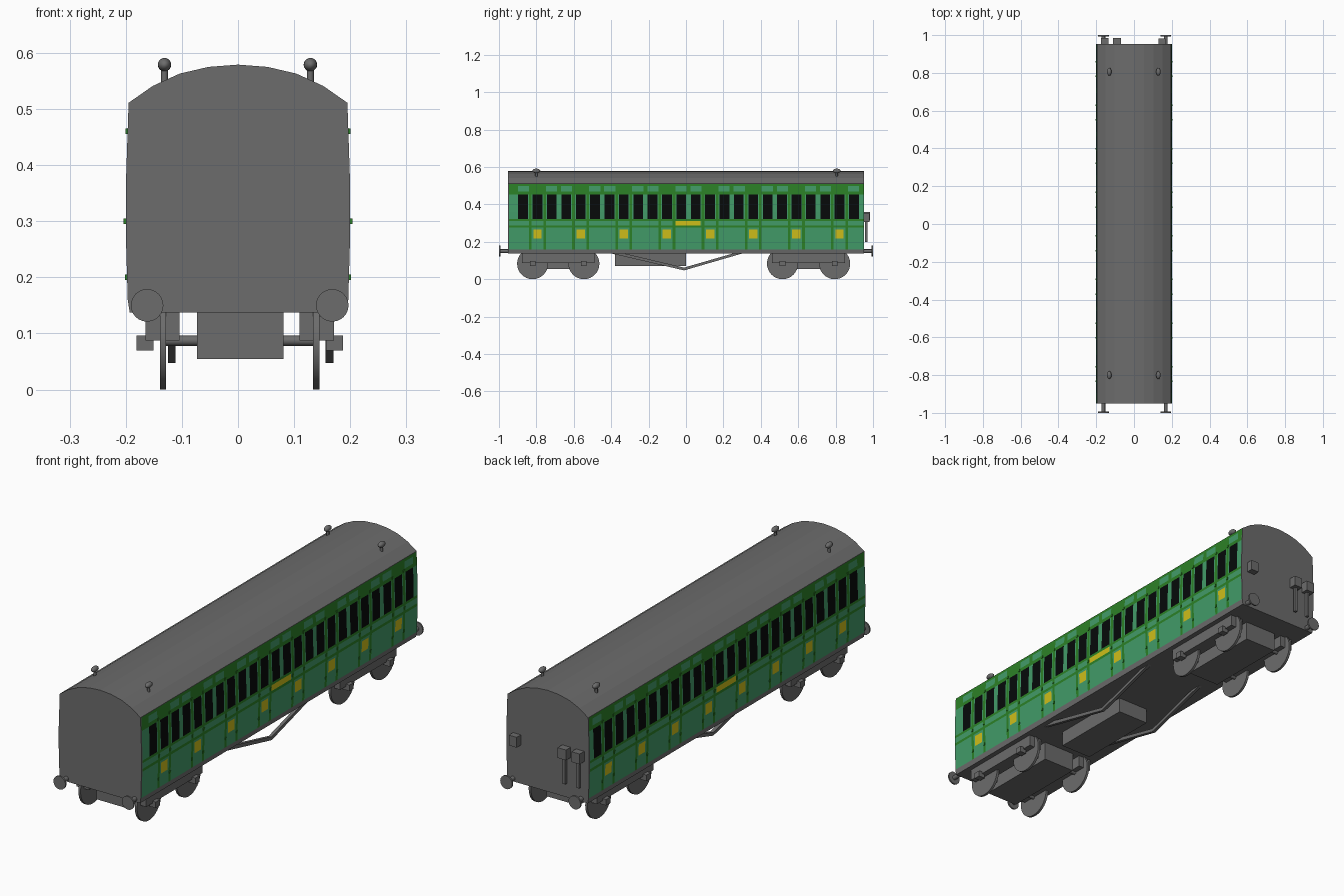
import bpy, bmesh, math
from mathutils import Matrix, Vector

if "Cube" in bpy.data.objects:
    bpy.data.objects.remove(bpy.data.objects["Cube"])


def material(name, rgb):
    m = bpy.data.materials.new(name)
    m.diffuse_color = (*rgb, 1)
    m.use_nodes = True
    m.node_tree.nodes["Principled BSDF"].inputs["Base Color"].default_value = m.diffuse_color
    return m


GREY = material("grey", (0.15, 0.15, 0.15))
TEAL = material("light green", (0.055, 0.33, 0.14))
GREEN = material("dark green", (0.025, 0.22, 0.02))
BLACK = material("window black", (0.002, 0.003, 0.003))
YELLOW = material("yellow", (0.62, 0.52, 0.01))


def finish(name, bm, mats=(GREY,), smooth=False):
    me = bpy.data.meshes.new(name)
    bm.to_mesh(me)
    bm.free()
    for m in mats:
        me.materials.append(m)
    ob = bpy.data.objects.new(name, me)
    bpy.context.collection.objects.link(ob)
    if smooth:
        bpy.context.view_layer.objects.active = ob
        ob.select_set(True)
        bpy.ops.object.shade_smooth_by_angle(angle=math.radians(40))
        ob.select_set(False)
    return ob


def add_box(bm, lo, hi):
    lo, hi = Vector(lo), Vector(hi)
    mat = Matrix.Translation((lo + hi) / 2) @ Matrix.Diagonal((*(hi - lo), 1))
    bmesh.ops.create_cube(bm, size=1, matrix=mat)


def box(name, lo, hi):
    bm = bmesh.new()
    add_box(bm, lo, hi)
    return finish(name, bm)


def cylinder(name, a, b, r, n=24):
    a, b = Vector(a), Vector(b)
    rot = (b - a).to_track_quat('Z', 'Y').to_matrix().to_4x4()
    bm = bmesh.new()
    bmesh.ops.create_cone(bm, cap_ends=True, segments=n, radius1=r, radius2=r,
                          depth=(b - a).length,
                          matrix=Matrix.Translation((a + b) / 2) @ rot)
    return finish(name, bm, smooth=True)


def extrude(name, pts, vec):
    bm = bmesh.new()
    f = bm.faces.new([bm.verts.new(p) for p in pts])
    ext = bmesh.ops.extrude_face_region(bm, geom=[f], use_keep_orig=True)
    verts = [v for v in ext["geom"] if isinstance(v, bmesh.types.BMVert)]
    bmesh.ops.translate(bm, verts=verts, vec=vec)
    bmesh.ops.recalc_face_normals(bm, faces=bm.faces)
    return finish(name, bm)


# carriage shell with bulging sides and arched roof
SIDE = [(0.193, 0.137), (0.1965, 0.16), (0.2, 0.28), (0.2, 0.36), (0.195, 0.511)]
ROOF = [(0.152, 0.541), (0.104, 0.563), (0.0525, 0.575)]
half = SIDE + ROOF
outline = half + [(0, 0.579)] + [(-x, z) for x, z in reversed(half)]
extrude("carriage_shell", [(x, -0.951, z) for x, z in outline], (0, 1.904, 0))


def side_x(z):
    for (x0, z0), (x1, z1) in zip(SIDE, SIDE[1:]):
        if z <= z1:
            return x0 + (x1 - x0) * (z - z0) / (z1 - z0)
    return SIDE[-1][0]


# painted side panels: a grid cut at every edge, coloured by rule
PITCH, FIRST = 0.2307, -0.794
DOORS = [FIRST + PITCH * i for i in range(8)]
WIN = PITCH / 3
Y0, Y1 = -0.947, 0.951


def side_colour(y, z):
    d = min((y - c for c in DOORS), key=abs)
    edge = 0.031 < abs(d) < 0.045
    if 0.323 < z < 0.452:
        if min(abs(d - k * WIN) for k in (-1, 0, 1)) < 0.026:
            return 2
    if -0.056 < y < 0.077 and 0.287 < z < 0.312:
        return 3
    if abs(d) < 0.0225 and 0.217 < z < 0.265:
        return 3
    if edge or z > 0.498 or 0.452 < z < 0.468:
        return 1
    if 0.312 < z < 0.323 or 0.275 < z < 0.287:
        return 1
    if z > 0.468:
        return 0 if 0.045 < abs(d) < 0.105 else 1
    return 0


offsets = [s * o for s in (-1, 1) for o in
           (0.0225, 0.026, 0.031, 0.045, WIN - 0.026, WIN + 0.026, 0.105)]
ys = sorted({round(c + o, 4) for c in DOORS for o in offsets} | {Y0, Y1, -0.056, 0.077})
zs = [0.16, 0.217, 0.265, 0.275, 0.287, 0.312, 0.323, 0.36, 0.452, 0.468, 0.498, 0.51]
for s, label in ((1, "right"), (-1, "left")):
    bm = bmesh.new()
    rows = [[bm.verts.new((s * (side_x(z) + 0.0015), y, z)) for y in ys] for z in zs]
    for i in range(len(zs) - 1):
        for j in range(len(ys) - 1):
            q = [rows[i][j], rows[i][j + 1], rows[i + 1][j + 1], rows[i + 1][j]]
            f = bm.faces.new(q if s > 0 else q[::-1])
            f.material_index = side_colour((ys[j] + ys[j + 1]) / 2, (zs[i] + zs[i + 1]) / 2)
    finish(label + "_side_panels", bm, (TEAL, GREEN, BLACK, YELLOW))

    # door hinges
    bm = bmesh.new()
    for c in DOORS:
        for d in (-0.039, 0.039):
            for z in (0.2, 0.3, 0.46):
                x = s * side_x(z)
                add_box(bm, (x - 0.004, c + d - 0.004, z - 0.005),
                        (x + 0.004, c + d + 0.004, z + 0.005))
    finish(label + "_door_hinges", bm, (GREEN,))

# roof ventilators
for x in (-0.131, 0.129):
    for y in (-0.8, 0.806):
        cylinder("vent_stem", (x, y, 0.545), (x, y, 0.58), 0.006, 12)
        bm = bmesh.new()
        bmesh.ops.create_uvsphere(bm, u_segments=16, v_segments=10, radius=1,
                                  matrix=Matrix.Translation((x, y, 0.579))
                                  @ Matrix.Diagonal((0.012, 0.021, 0.012, 1)))
        finish("vent_head", bm, smooth=True)

# buffers
for x in (-0.162, 0.168):
    for s in (-1, 1):
        cylinder("buffer_shaft", (x, s * 0.94, 0.15), (x, s * 0.996, 0.15), 0.01, 16)
        cylinder("buffer_head", (x, s * 0.993, 0.15), (x, s * 1.0, 0.15), 0.029)

# boxes and pipes on the rear end
for x in (-0.156, -0.09):
    box("rear_pipe_box", (x - 0.02, 0.95, 0.315), (x + 0.02, 0.985, 0.36))
    box("rear_pipe", (x - 0.006, 0.958, 0.2), (x + 0.006, 0.97, 0.32))
box("rear_lamp_box", (0.13, 0.95, 0.305), (0.168, 0.982, 0.35))

# underfloor box and truss rods
box("underfloor_box", (-0.07, -0.38, 0.07), (0.08, 0.0, 0.14))
for x in (-0.125, 0.156):
    pts = [(-0.41, 0.14), (-0.01, 0.047), (0.31, 0.14), (0.26, 0.14), (-0.01, 0.062), (-0.34, 0.14)]
    extrude("truss_rod", [(x, y, z) for y, z in pts], (0.014, 0, 0))

# bogies
CX = 0.003
for yc, axles in ((-0.683, (-0.82, -0.546)), (0.655, (0.516, 0.795))):
    box("bogie_bolster", (-0.073, yc - 0.19, 0.054), (0.081, yc + 0.19, 0.138))
    for s in (-1, 1):
        xs = sorted((CX + s * 0.107, CX + s * 0.168))
        box("bogie_side_frame", (xs[0], yc - 0.195, 0.087), (xs[1], yc + 0.195, 0.138))
    for y in axles:
        cylinder("axle", (CX - 0.135, y, 0.087), (CX + 0.135, y, 0.087), 0.009, 12)
        for s in (-1, 1):
            cylinder("wheel", (CX + s * 0.131, y, 0.083), (CX + s * 0.142, y, 0.083), 0.083, 32)
            xs = sorted((CX + s * 0.154, CX + s * 0.184))
            box("axle_box", (xs[0], y - 0.015, 0.07), (xs[1], y + 0.015, 0.096))
